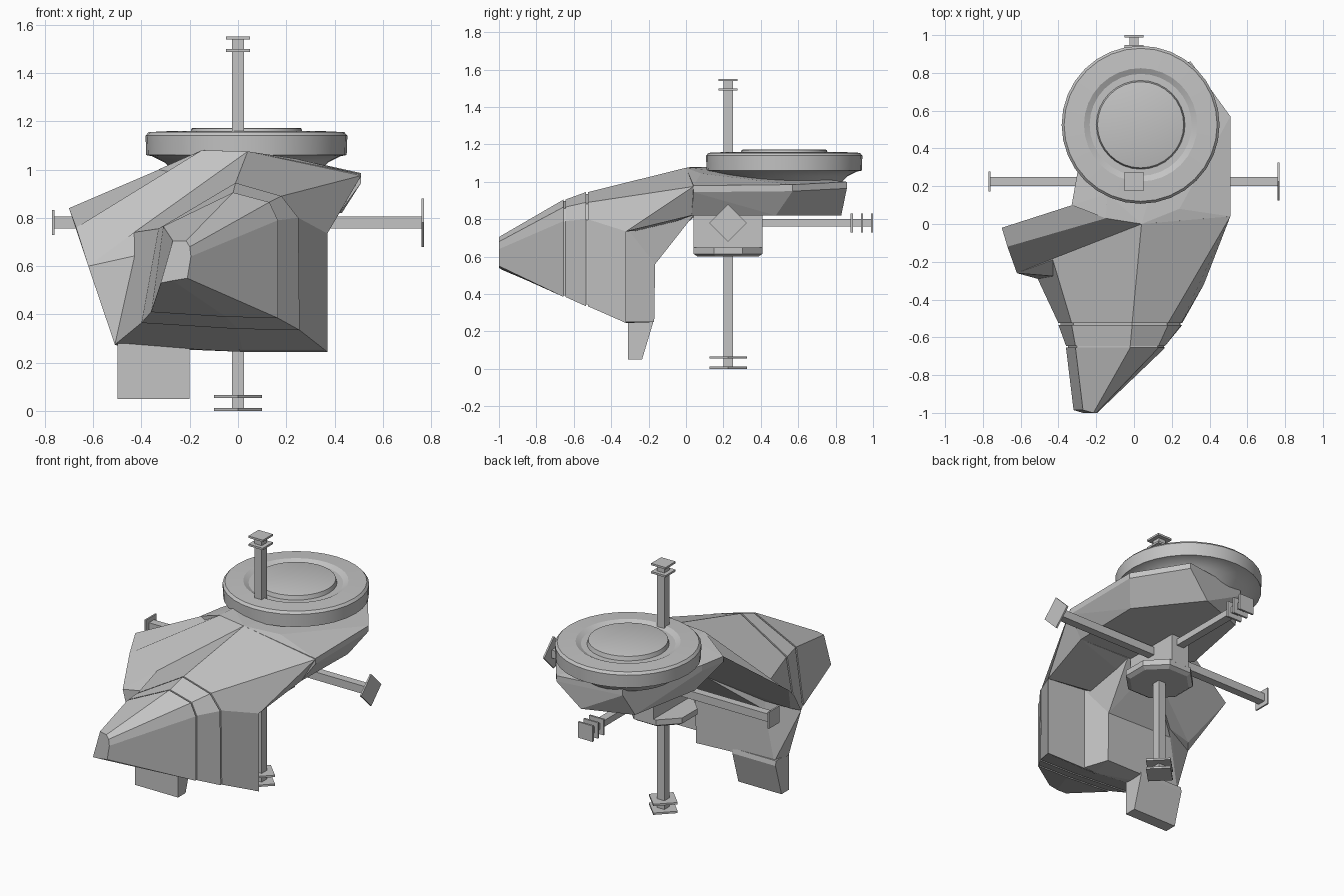
import bpy, bmesh, math
from mathutils import Vector

if "Cube" in bpy.data.objects:
    bpy.data.objects.remove(bpy.data.objects["Cube"])

grey = bpy.data.materials.new("plain_grey")
grey.diffuse_color = (0.55, 0.55, 0.55, 1)
grey.use_nodes = True
grey.node_tree.nodes["Principled BSDF"].inputs["Base Color"].default_value = grey.diffuse_color


def finish(name, bm):
    bmesh.ops.recalc_face_normals(bm, faces=bm.faces[:])
    me = bpy.data.meshes.new(name)
    bm.to_mesh(me)
    bm.free()
    me.materials.append(grey)
    ob = bpy.data.objects.new(name, me)
    bpy.context.collection.objects.link(ob)
    return ob


def hull(name, pts):
    bm = bmesh.new()
    for p in pts:
        bm.verts.new(p)
    bmesh.ops.convex_hull(bm, input=bm.verts[:])
    loose = [v for v in bm.verts if not v.link_faces]
    bmesh.ops.delete(bm, geom=loose, context='VERTS')
    bmesh.ops.dissolve_limit(bm, angle_limit=math.radians(1), verts=bm.verts[:], edges=bm.edges[:])
    return finish(name, bm)


def box(name, a, b):
    return hull(name, [(x, y, z) for x in (a[0], b[0]) for y in (a[1], b[1]) for z in (a[2], b[2])])


def loft(name, rings, close_end=True):
    bm = bmesh.new()
    vs = [[bm.verts.new(p) for p in r] for r in rings]
    n = len(rings[0])
    for a, b in zip(vs, vs[1:]):
        for i in range(n):
            j = (i + 1) % n
            bm.faces.new((a[i], a[j], b[j], b[i]))
    bm.faces.new(vs[0])
    if close_end:
        bm.faces.new(vs[-1][::-1])
    return finish(name, bm)


def lathe(name, prof, cx, cy, n, turn=0.0):
    return loft(name, [[(cx + r * math.cos(turn + 2 * math.pi * i / n),
                         cy + r * math.sin(turn + 2 * math.pi * i / n), z)
                        for i in range(n)] for r, z in prof])


# Shared corners of the armour shell
RT, C, R = (.37, -.32, .735), (.51, .04, .975), (.04, 0, 1.075)
Q, P, BL = (-.43, -.19, .74), (-.62, -.26, .60), (-.51, -.29, .275)
BR, BM = (.37, -.32, .245), (.02, -.32, .245)
P2, P3 = (-.67, -.12, .76), (-.70, -.02, .84)
M2, M3, M4 = (-.15, .03, 1.08), (-.14, .16, 1.08), (-.33, .10, 1.0)
BACK, STEP = (.05, -.165, .56), (.10, -.32, .76)


# Beak: lofted rings, with two narrow panel grooves
def section(y, xz):
    return [(x, y, z) for x, z in xz]


def groove(a, k=.97):
    c = sum((Vector(p) for p in a), Vector()) / len(a)
    out = []
    for s, dy in ((1, -.005), (k, -.005), (k, .005), (1, .005)):
        out.append([tuple(c + (Vector(p) - c) * s + Vector((0, dy, 0))) for p in a])
    return out


tip = section(-1, [(-.32, .53), (-.27, .54), (-.21, .55), (-.195, .64), (-.20, .68), (-.215, .705), (-.27, .705)])
tip[0], tip[-1] = (-.32, -.985, .53), (-.27, -.985, .705)
mid = section(-.65, [(-.36, .41), (-.05, .39), (.165, .385), (.165, .79), (.13, .865), (-.02, .905), (-.31, .765)])
rear = section(-.53, [(-.40, .365), (0, .34), (.255, .335), (.25, .80), (.18, .89), (-.01, .945), (-.33, .755)])
end = [BL, BM, BR, RT, C, R, Q]
loft("beak", [tip] + groove(mid) + groove(rear) + [end], close_end=False)

# Stepped rear wall and sloping neck behind the beak
hull("rear_wall", [BL, BM, Q, P, (.10, -.32, .25), (.05, -.17, .25), (-.48, -.19, .265),
                   STEP, BACK, (-.42, -.18, .58)])
hull("right_wall", [(x + dx, y + dy, z + dz) for x, y, z in (BR, BM, RT, STEP)
                    for dx, dy, dz in ((0, 0, 0), (-.015, -.02, .008))])
hull("neck_left", [STEP, BACK, Q, R, (.08, .04, .82), (-.10, .04, .82), (-.42, -.18, .58)])
hull("neck_right", [RT, STEP, Q, R, C, (.42, .03, .82), (.05, .04, .82)])

# Side wing: two sloping bands on top, underside behind
loft("side_wing", [[P, P2, P3, (-.58, -.21, .62)], [R, M2, M3, (-.10, .05, .82)]])
hull("wing_core", [P, Q, R, (-.58, -.21, .62), (.02, -.10, .68), (-.10, .05, .82)])

# Platform under the disc, tapering downwards
rim = [(.51, .04, .98), (.51, .57, .985), (.30, .86, 1.0), (-.12, .80, 1.0), (-.30, .27, 1.0), M4]
hull("platform", rim + [R, M2, M3, (.24, .08, 1.045)] + [(x, y, z - .035) for x, y, z in rim]
     + [(.42, .03, .82), (.43, .48, .82), (.15, .83, .82), (-.15, .72, .82), (-.24, .25, .82), (-.10, .05, .82)])

# Foot below the rear wall
hull("foot", [(x, y, z) for x in (-.5, -.2) for y, z in
              ((-.31, .05), (-.235, .05), (-.175, .25), (-.18, .28), (-.31, .28))])

# Round disc with a shallow recess and a raised centre
disc = lathe("disc", [(.29, .98), (.34, 1.03), (.39, 1.055), (.415, 1.06), (.418, 1.14), (.405, 1.155),
                      (.30, 1.16), (.27, 1.145), (.235, 1.145), (.228, 1.17), (.222, 1.172)], .035, .525, 32)
bpy.context.view_layer.objects.active = disc
disc.select_set(True)
bpy.ops.object.shade_smooth_by_angle(angle=math.radians(25))
disc.select_set(False)

# Hub: eight-sided plate and upright block
Y, Z = .225, .78
lathe("hub_plate", [(.175, .60), (.20, .615), (.20, .65)], 0, Y, 8, math.pi / 8)
box("hub_block", (-.06, .04, .645), (.06, .41, .84))

# Arms
h = .025
box("upright_post", (-h, Y - h, 0), (h, Y + h, 1.55))
box("cross_arm", (-.77, Y - h, Z - h), (.77, Y + h, Z + h))
box("back_arm", (-h, Y, Z - .02), (h, 1, Z + .02))

# End plates on the post: square above, diamond below
for i, z in enumerate((1.487, 1.538)):
    box(f"top_plate_{i}", (-.05, Y - .05, z), (.05, Y + .05, z + .012))
for i, z in enumerate((0, .055)):
    lathe(f"bottom_plate_{i}", [(.10, z), (.10, z + .012)], 0, Y, 4)
# End plates on the back arm
for i, y in enumerate((.88, .935, .988)):
    box(f"back_plate_{i}", (-.05, y, Z - .05), (.05, y + .012, Z + .05))
# Side plates: large diamond on the right, square on the left
hull("right_plate", [(x, Y + a * .1, Z + b * .1) for x in (.76, .77)
                     for a, b in ((1, 0), (0, 1), (-1, 0), (0, -1))])
box("left_plate", (-.77, Y - .052, Z - .052), (-.76, Y + .052, Z + .052))
